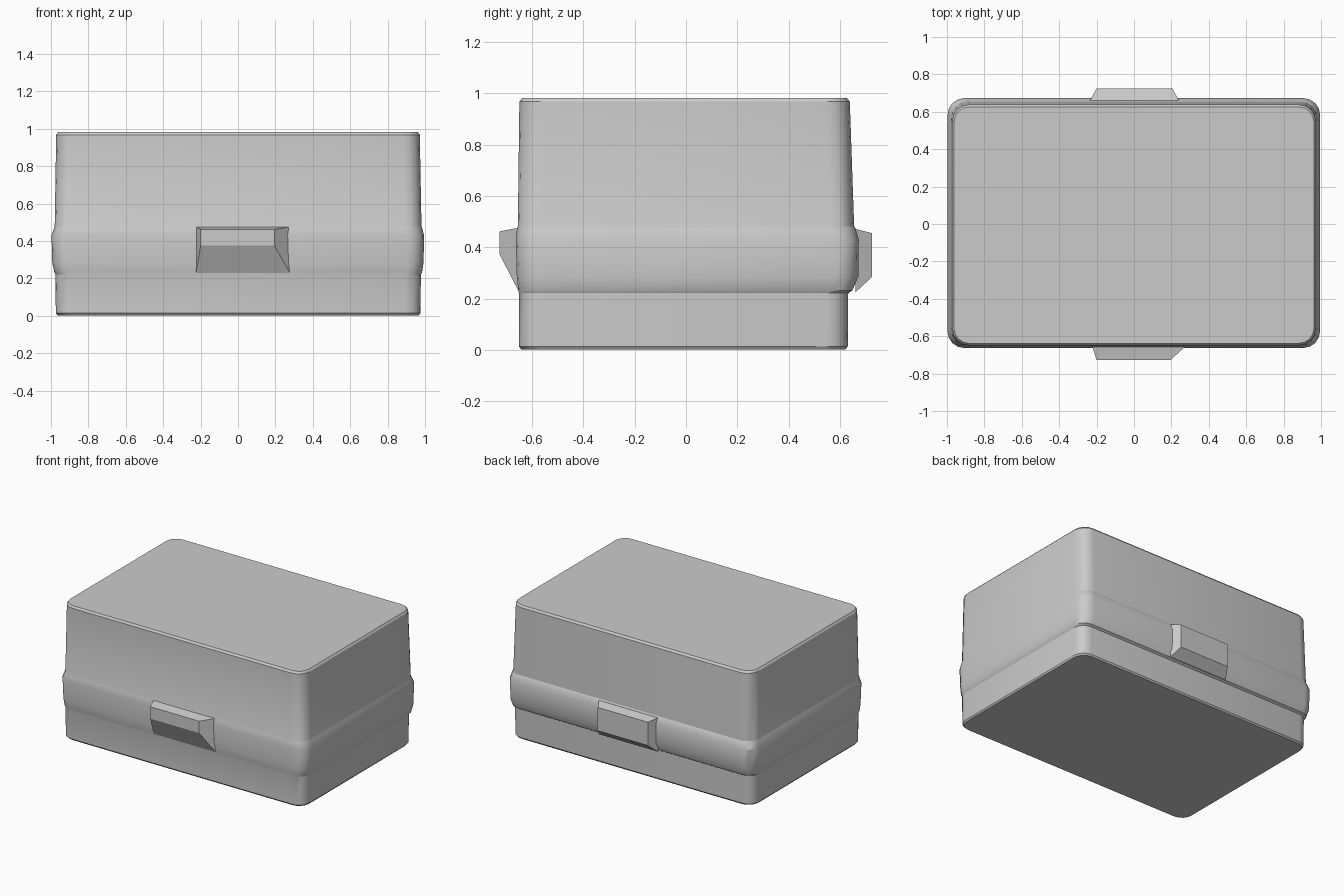
import bpy, bmesh, math

if "Cube" in bpy.data.objects:
    bpy.data.objects.remove(bpy.data.objects["Cube"])


def finish(bm, name, angle=None):
    bmesh.ops.recalc_face_normals(bm, faces=bm.faces[:])
    me = bpy.data.meshes.new(name)
    bm.to_mesh(me)
    bm.free()
    ob = bpy.data.objects.new(name, me)
    bpy.context.collection.objects.link(ob)
    if angle:
        bpy.ops.object.select_all(action='DESELECT')
        ob.select_set(True)
        bpy.context.view_layer.objects.active = ob
        bpy.ops.object.shade_smooth_by_angle(angle=math.radians(angle))
    return ob


def loft(bm, rings):
    """Skin closed rings of points and cap both ends."""
    loops = [[bm.verts.new(p) for p in ring] for ring in rings]
    n = len(loops[0])
    for a, b in zip(loops, loops[1:]):
        for i in range(n):
            j = (i + 1) % n
            bm.faces.new((a[i], a[j], b[j], b[i]))
    bm.faces.new(loops[0])
    bm.faces.new(loops[-1])


def rounded_ring(z, x0, x1, y0, y1, r, seg=4):
    corners = [(x1 - r, y1 - r), (x0 + r, y1 - r), (x0 + r, y0 + r), (x1 - r, y0 + r)]
    return [(cx + r * math.cos(a), cy + r * math.sin(a), z)
            for k, (cx, cy) in enumerate(corners)
            for a in [math.pi / 2 * (k + s / seg) for s in range(seg + 1)]]


# Case: lower shell, bulging seam band, slightly tapered lid
sections = [
    (0.003, -0.965, 0.968, -0.642, 0.622, 0.08),
    (0.014, -0.974, 0.975, -0.651, 0.630, 0.08),
    (0.222, -0.976, 0.978, -0.651, 0.632, 0.08),
    (0.232, -0.982, 0.984, -0.653, 0.648, 0.08),
    (0.285, -0.993, 0.992, -0.659, 0.671, 0.09),
    (0.430, -0.997, 0.995, -0.663, 0.673, 0.09),
    (0.474, -0.982, 0.983, -0.658, 0.660, 0.09),
    (0.482, -0.980, 0.981, -0.655, 0.655, 0.09),
    (0.968, -0.972, 0.972, -0.649, 0.638, 0.09),
    (0.982, -0.962, 0.962, -0.638, 0.626, 0.08),
]
bm = bmesh.new()
loft(bm, [rounded_ring(*s) for s in sections])
finish(bm, "case_body", 25)


def catch(name, base, outer, y_in, y_out):
    """Tapered block; base and outer are (x0, x1, z0, z1)."""
    bm = bmesh.new()
    loft(bm, [[(x0, y, z0), (x1, y, z0), (x1, y, z1), (x0, y, z1)]
              for (x0, x1, z0, z1), y in ((base, y_in), (outer, y_out))])
    return finish(bm, name)


# Front latch with sloping underside
catch("front_latch", (-0.225, 0.28, 0.225, 0.477), (-0.20, 0.195, 0.375, 0.462), -0.65, -0.727)

# Back hinge block with its side tabs
catch("back_hinge", (-0.235, 0.24, 0.225, 0.472), (-0.20, 0.205, 0.285, 0.455), 0.66, 0.725)
